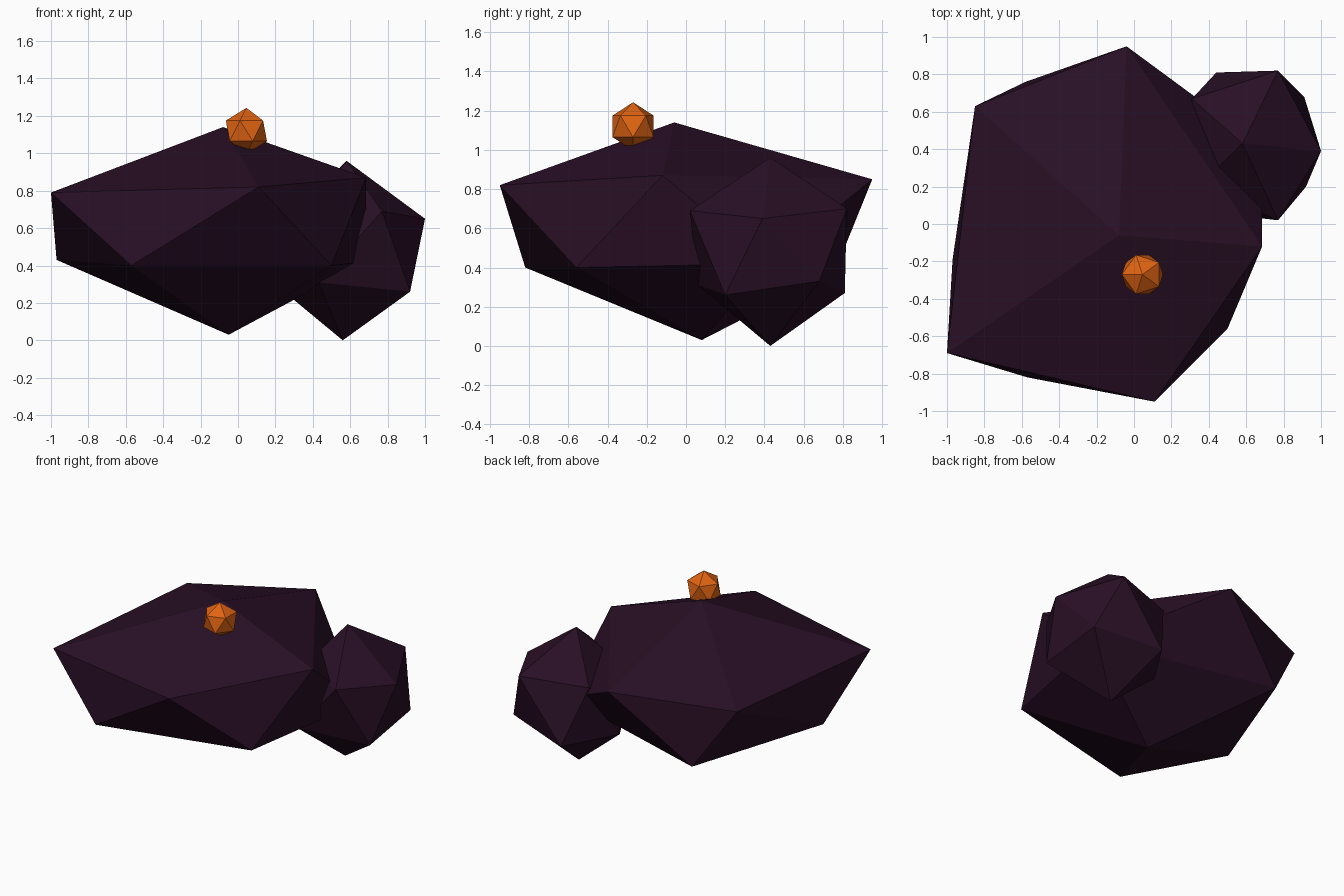
import bpy
import bmesh
import math

cube = bpy.data.objects.get("Cube")
if cube:
    bpy.data.objects.remove(cube, do_unlink=True)


def make_material(name, color):
    mat = bpy.data.materials.new(name)
    mat.use_nodes = True
    mat.diffuse_color = color
    mat.node_tree.nodes["Principled BSDF"].inputs["Base Color"].default_value = color
    return mat


dark_purple = make_material("dark_purple", (0.022, 0.0048, 0.019, 1))
orange = make_material("orange", (0.75, 0.127, 0.006, 1))


def make_rock(name, top, upper, lower, bottom, mat):
    """Uneven twenty-sided rock: two tips and two staggered rings of five."""
    bm = bmesh.new()
    tip, base = bm.verts.new(top), bm.verts.new(bottom)
    up = [bm.verts.new(p) for p in upper]
    low = [bm.verts.new(p) for p in lower]
    n = len(up)
    for i in range(n):
        j = (i + 1) % n
        bm.faces.new((tip, up[i], up[j]))
        bm.faces.new((up[i], low[i], up[j]))
        bm.faces.new((low[i], low[j], up[j]))
        bm.faces.new((base, low[j], low[i]))
    bmesh.ops.recalc_face_normals(bm, faces=bm.faces)
    mesh = bpy.data.meshes.new(name)
    bm.to_mesh(mesh)
    bm.free()
    mesh.materials.append(mat)
    obj = bpy.data.objects.new(name, mesh)
    bpy.context.collection.objects.link(obj)
    return obj


# Large flat boulder
make_rock(
    "large_rock",
    (-0.08, -0.06, 1.14),
    [(0.685, -0.12, 0.87), (-0.04, 0.95, 0.85), (-0.85, 0.63, 0.8),
     (-1, -0.69, 0.79), (0.11, -0.95, 0.82)],
    [(0.68, 0.42, 0.42), (-0.58, 0.76, 0.38), (-0.97, -0.19, 0.43),
     (-0.57, -0.82, 0.4), (0.5, -0.56, 0.4)],
    (-0.05, 0.08, 0.03),
    dark_purple,
)

# Smaller boulder sunk into its back left side
make_rock(
    "small_rock",
    (0.58, 0.43, 0.96),
    [(1, 0.39, 0.65), (0.77, 0.82, 0.7), (0.31, 0.67, 0.68),
     (0.36, 0.22, 0.67), (0.77, 0.02, 0.69)],
    [(0.91, 0.68, 0.33), (0.44, 0.81, 0.27), (0.21, 0.46, 0.29),
     (0.43, 0.06, 0.31), (0.92, 0.2, 0.26)],
    (0.56, 0.43, 0),
    dark_purple,
)

# Orange nugget resting on the front slope
bpy.ops.mesh.primitive_ico_sphere_add(
    subdivisions=1, radius=0.123, location=(0.045, -0.27, 1.12),
    rotation=(0, 0, math.pi))
nugget = bpy.context.object
nugget.name = "orange_nugget"
nugget.data.materials.append(orange)
